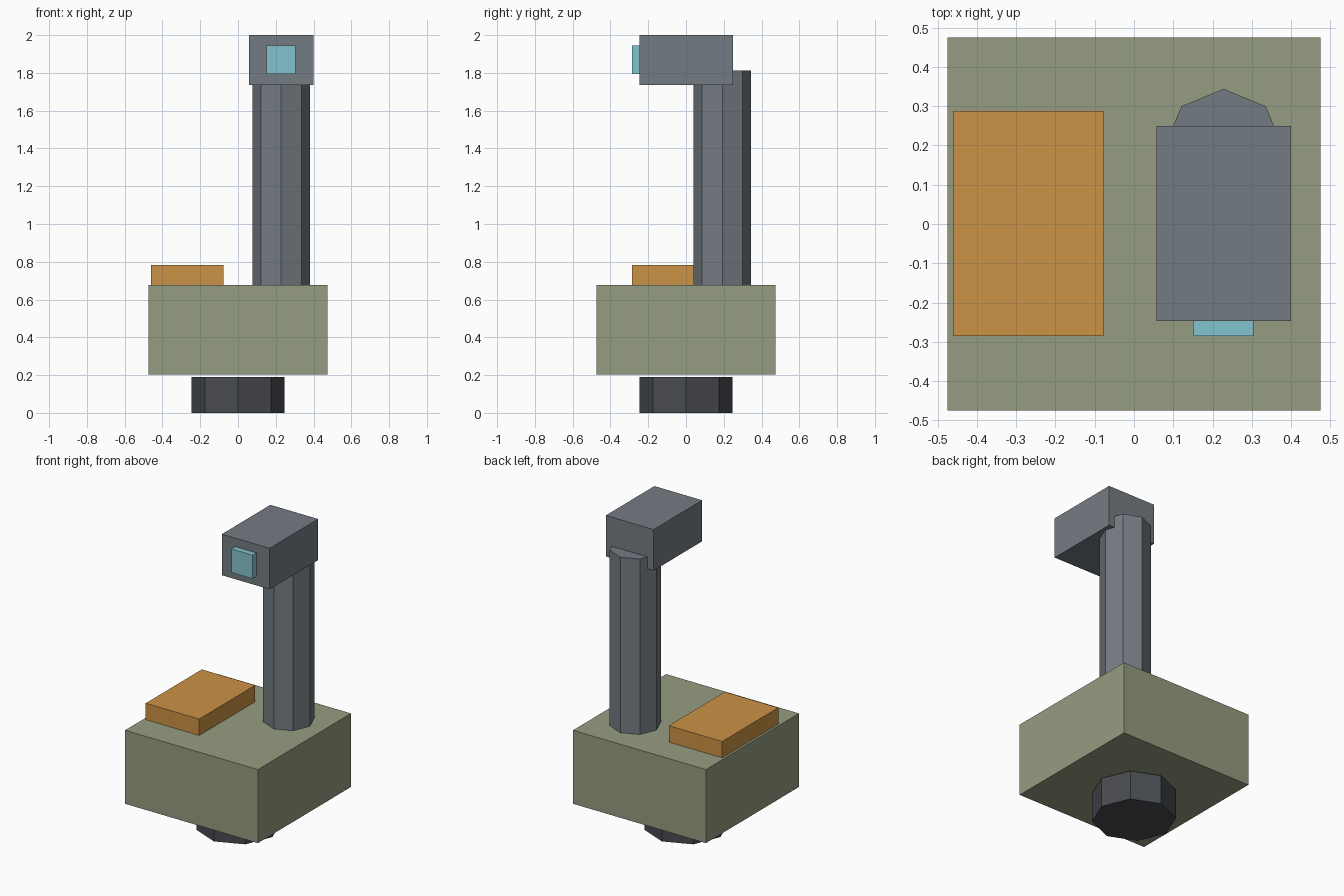
import bpy
from math import pi

cube = bpy.data.objects.get("Cube")
if cube:
    bpy.data.objects.remove(cube, do_unlink=True)


def material(name, r, g, b):
    m = bpy.data.materials.new(name)
    m.use_nodes = True
    m.diffuse_color = (r, g, b, 1)
    m.node_tree.nodes["Principled BSDF"].inputs["Base Color"].default_value = (r, g, b, 1)
    return m


olive = material("olive", 0.30, 0.335, 0.215)
grey = material("slate grey", 0.175, 0.20, 0.225)
charcoal = material("charcoal", 0.065, 0.07, 0.08)
orange = material("orange", 0.60, 0.29, 0.06)
cyan = material("pale cyan", 0.23, 0.55, 0.61)


def finish(name, mat):
    ob = bpy.context.object
    ob.name = ob.data.name = name
    ob.data.materials.append(mat)
    return ob


def box(name, mat, low, high):
    """Box spanning two opposite corners."""
    centre = [(a + b) / 2 for a, b in zip(low, high)]
    bpy.ops.mesh.primitive_cube_add(size=1, location=centre)
    ob = finish(name, mat)
    ob.scale = [b - a for a, b in zip(low, high)]
    bpy.ops.object.transform_apply(location=False, rotation=False, scale=True)
    return ob


def octagon_post(name, mat, x, y, radius, bottom, top):
    """Eight-sided upright prism with corners on the axes."""
    bpy.ops.mesh.primitive_cylinder_add(
        vertices=8, radius=radius, depth=top - bottom,
        location=(x, y, (bottom + top) / 2))
    return finish(name, mat)


# Foot and main body, separated by a thin gap
octagon_post("foot", charcoal, 0, 0, 0.247, 0, 0.19)
box("body", olive, (-0.475, -0.475, 0.203), (0.475, 0.475, 0.678))

# Raised panel on the right of the deck
box("deck_panel", orange, (-0.46, -0.285, 0.678), (-0.078, 0.287, 0.784))

# Mast carrying the head, with a square lens in front
octagon_post("mast", grey, 0.228, 0.192, 0.152, 0.678, 1.812)
box("head", grey, (0.057, -0.247, 1.735), (0.399, 0.249, 2.0))
box("lens", cyan, (0.152, -0.285, 1.793), (0.304, -0.24, 1.945))
